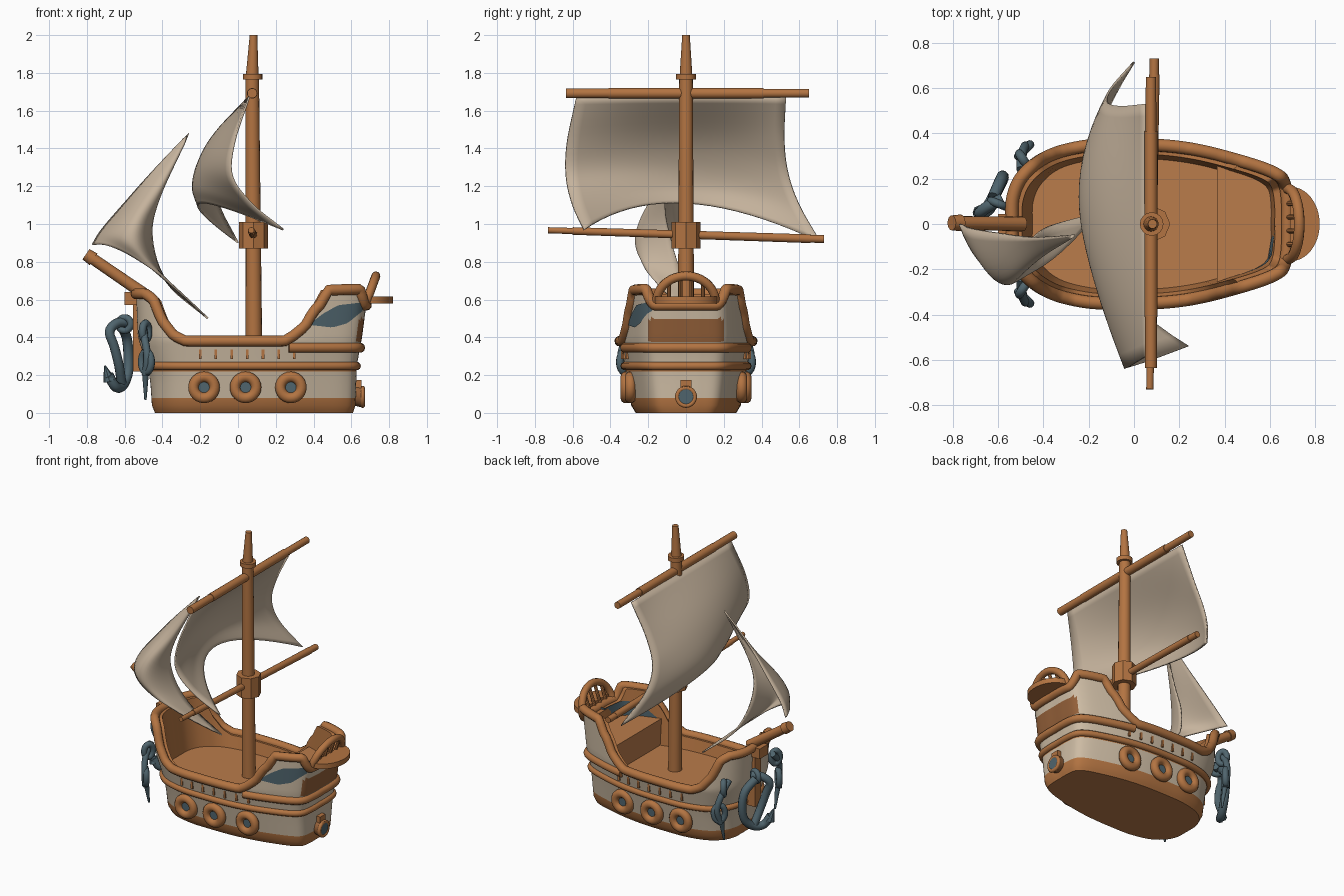
import bpy, bmesh, math
from mathutils import Vector as V

if "Cube" in bpy.data.objects:
    bpy.data.objects.remove(bpy.data.objects["Cube"])

def mat(name, r, g, b):
    m = bpy.data.materials.new(name)
    m.diffuse_color = (r, g, b, 1)
    m.use_nodes = True
    m.node_tree.nodes["Principled BSDF"].inputs["Base Color"].default_value = m.diffuse_color
    return m

WOOD = mat("orange_wood", .45, .174, .054)
CREAM = mat("cream_planks", .61, .5, .37)
SAIL = mat("sail_cloth", .56, .45, .335)
IRON = mat("blue_grey_iron", .08, .13, .155)
DARK = mat("dark_wood", .29, .115, .04)
DECK = mat("light_deck_wood", .49, .2, .07)

# ---------- helpers ----------
def finish(name, bm, mats, angle=40):
    bmesh.ops.remove_doubles(bm, verts=bm.verts, dist=1e-4)
    bmesh.ops.recalc_face_normals(bm, faces=bm.faces)
    me = bpy.data.meshes.new(name)
    bm.to_mesh(me)
    bm.free()
    ob = bpy.data.objects.new(name, me)
    bpy.context.collection.objects.link(ob)
    for m in mats:
        me.materials.append(m)
    smooth(ob, angle)
    return ob

def smooth(ob, angle=40):
    bpy.ops.object.select_all(action='DESELECT')
    ob.select_set(True)
    bpy.context.view_layer.objects.active = ob
    bpy.ops.object.shade_smooth_by_angle(angle=math.radians(angle))

def catmull(pts, n):
    p = [V(q) for q in pts]
    p = [p[0] * 2 - p[1]] + p + [p[-1] * 2 - p[-2]]
    out = []
    for i in range(1, len(p) - 2):
        a, b, c, d = p[i - 1:i + 3]
        for k in range(n):
            t = k / n
            out.append(.5 * (2 * b + (c - a) * t + (2 * a - 5 * b + 4 * c - d) * t * t
                             + (3 * b - a - 3 * c + d) * t ** 3))
    return out + [p[-2]]

def interp(x, tab):
    if x <= tab[0][0]:
        return tab[0][1]
    for (a, fa), (b, fb) in zip(tab, tab[1:]):
        if x <= b:
            return fa + (fb - fa) * (x - a) / (b - a)
    return tab[-1][1]

def tube(name, pts, r, m, cyclic=False):
    cu = bpy.data.curves.new(name, 'CURVE')
    cu.dimensions = '3D'
    cu.bevel_depth, cu.bevel_resolution, cu.use_fill_caps = r, 3, True
    s = cu.splines.new('POLY')
    s.points.add(len(pts) - 1)
    for q, p in zip(s.points, pts):
        q.co = (*p, 1)
    s.use_cyclic_u = cyclic
    cu.materials.append(m)
    ob = bpy.data.objects.new(name, cu)
    bpy.context.collection.objects.link(ob)
    bpy.ops.object.select_all(action='DESELECT')
    ob.select_set(True)
    bpy.context.view_layer.objects.active = ob
    bpy.ops.object.convert(target='MESH')
    smooth(bpy.context.object, 50)

def rod(name, a, b, r1, r2, m, sides=16):
    a, b = V(a), V(b)
    bm = bmesh.new()
    bmesh.ops.create_cone(bm, cap_ends=True, segments=sides, radius1=r1, radius2=r2, depth=(b - a).length)
    bmesh.ops.rotate(bm, verts=bm.verts, matrix=V((0, 0, 1)).rotation_difference(b - a).to_matrix())
    bmesh.ops.translate(bm, verts=bm.verts, vec=(a + b) / 2)
    return finish(name, bm, [m])

def box(name, c, s, m):
    bm = bmesh.new()
    bmesh.ops.create_cube(bm, size=1)
    for v in bm.verts:
        v.co = V(c) + V([v.co[i] * s[i] for i in range(3)])
    return finish(name, bm, [m])

def ring(name, c, R, r, axis, m, zs=1.0):
    u = V((0, 0, 1))
    w = V(axis).normalized().cross(u).normalized()
    tube(name, [V(c) + R * (math.cos(t) * u * zs + math.sin(t) * w)
                for t in [k * math.tau / 24 for k in range(24)]], r, m, True)

# ---------- hull ----------
half = catmull([(-.53, 0, 0), (-.525, .12, 0), (-.48, .22, 0), (-.38, .3, 0), (-.22, .343, 0), (-.05, .35, 0),
                (.15, .345, 0), (.33, .32, 0), (.5, .275, 0), (.62, .23, 0), (.675, .18, 0), (.69, .09, 0), (.69, 0, 0)], 8)
OUT = half + [V((p.x, -p.y, 0)) for p in half[-2:0:-1]]
SHEER = [(-.48, .63), (-.44, .6), (-.4, .49), (-.34, .41), (-.28, .38), (.26, .38), (.31, .41), (.37, .46),
         (.41, .54), (.44, .57), (.48, .65), (.645, .655), (.68, .57)]

def at(p, z, inset=1.0):
    fx = interp(z, [(0, .83), (.04, .86), (.2, .88), (.4, 1), (.65, 1.02)]) if p.x < 0 else \
        interp(z, [(0, .88), (.04, .9), (.25, .91), (.4, .95), (.66, 1)])
    fy = interp(z, [(0, .76), (.04, .83), (.25, .93), (.38, 1), (.66, .98)])
    return V((p.x * fx * (1 - (1 - inset) * .7), p.y * fy * inset, z))

def sheer(p):
    return interp(p.x, SHEER)

def wide(x, z, inset=1.0):
    return interp(x, [at(p, z, inset).xy for p in half])

bm = bmesh.new()
rows = [[at(p, z) for p in OUT] for z in (0, .015, .04, .08, .15, .22, .27, .31, .35)]
rows += [[at(p, .35 + (sheer(p) - .35) * k / 9) for p in OUT] for k in range(1, 10)]
nout = len(rows)
rows += [[at(p, sheer(p), .88) for p in OUT], [at(p, .3, .86) for p in OUT]]
vr = [[bm.verts.new(c) for c in r] for r in rows]
N = len(OUT)
for j in range(len(rows) - 1):
    for i in range(N):
        f = bm.faces.new((vr[j][i], vr[j][(i + 1) % N], vr[j + 1][(i + 1) % N], vr[j + 1][i]))
        x, y, z = f.calc_center_median()
        if j >= nout - 1:
            f.material_index = 0
        elif x > .6 and abs(y) < .2 and .38 < z < .5:   # transom panel
            f.material_index = 2
        else:
            f.material_index = 1 if .08 < z < .22 or z > .27 else 0
for r in (vr[0], vr[-1]):
    bm.faces.new(r).material_index = 3
finish("hull", bm, [WOOD, CREAM, DARK, DECK])

# raised stern deck
bm = bmesh.new()
f = bm.faces.new([bm.verts.new(at(p, .48, .87)) for p in OUT if p.x > .4])
g = bmesh.ops.extrude_face_region(bm, geom=[f])
for v in g["geom"]:
    if isinstance(v, bmesh.types.BMVert):
        v.co.z = .29
finish("stern_deck", bm, [DECK])

# painted stern window on one side, seen outside and inside
for inset, off in ((1, .004), (.87, -.006)):
    bm = bmesh.new()
    cols = []
    for k in range(17):
        x = .385 + k * .0172
        lo = interp(x, [(.385, .465), (.5, .452), (.58, .475), (.66, .54)])
        hi = interp(x, [(.385, .475), (.45, .525), (.53, .57), (.66, .585)])
        zs = [lo + (hi - lo) * q / 4 for q in range(5)]
        cols.append([bm.verts.new((x, -wide(x, z, inset) - off, z)) for z in zs])
    for a, b in zip(cols, cols[1:]):
        for q in range(4):
            bm.faces.new((a[q], b[q], b[q + 1], a[q + 1]))
    finish("stern_window", bm, [IRON])

# rails and trim bands
tube("top_rail", [at(p, sheer(p)) for p in OUT], .029, WOOD, True)
tube("middle_band", [at(p, .248) for p in OUT], .022, WOOD, True)
tube("stern_band", [at(p, .345) for p in OUT if p.x > .28], .027, WOOD)
for s in (-1, 1):
    for k in range(7):
        x = -.2 + k * .083
        box("plank_mark", (x, s * wide(x, .31), .31), (.014, .014, .05), WOOD)
    # round gun ports
    for x in (-.18, .04, .28):
        y = s * wide(x, .135)
        ring("port_ring", (x, y * 1.04, .135), .056, .029, (0, 1, 0), WOOD)
        rod("port_glass", (x, y * .9, .135), (x, y * 1.06, .135), .045, .045, IRON)
    # hanging side anchors
    ring("anchor_link", (-.49, s * .285, .43), .03, .02, (.8, .5 * s, 0), IRON, 1.5)
    ring("anchor_link_low", (-.485, s * .325, .27), .036, .02, (.6, -.6 * s, 0), IRON, 1.5)
    tube("anchor_chain", catmull([(-.5, s * .24, .47), (-.495, s * .31, .4), (-.48, s * .345, .3), (-.49, s * .32, .2)], 5), .02, IRON)
    rod("anchor_spike", (-.49, s * .31, .21), (-.49, s * .28, .07), .018, .006, IRON)

# stern gun
rod("stern_gun", (.58, 0, .1), (.66, 0, .085), .05, .056, DARK)
ring("gun_rim", (.66, 0, .085), .047, .012, (1, 0, -.1), WOOD)
rod("gun_bore", (.64, 0, .085), (.668, 0, .084), .041, .041, IRON)
box("gun_mount", (.62, 0, .15), (.07, .06, .05), WOOD)

# stern balcony with arched railing
bm = bmesh.new()
ts = [-math.pi / 2 + math.pi * k / 24 for k in range(25)]
lo, hi = [[bm.verts.new((.69 + .13 * math.cos(t), .165 * math.sin(t), z)) for t in ts] for z in (.58, .615)]
bm.faces.new(lo)
bm.faces.new(hi)
for i in range(25):
    j = (i + 1) % 25
    bm.faces.new((lo[i], lo[j], hi[j], hi[i]))
finish("balcony_floor", bm, [WOOD])
tube("balcony_arch", [V((.68 + .05 * math.cos(t), .155 * math.sin(t), .59 + .135 * math.cos(t))) for t in ts], .024, WOOD)
for y in (-.09, -.03, .03, .09):
    h = math.sqrt(1 - (y / .155) ** 2)
    rod("baluster", (.675, y, .57), (.68 + .05 * h, y, .59 + .135 * h), .011, .011, WOOD, 8)

# ---------- bow: stem, bowsprit, anchor ----------
box("stem_post", (-.525, 0, .43), (.06, .07, .42), WOOD)
box("bowsprit_bracket", (-.565, 0, .605), (.07, .09, .07), WOOD)
rod("bowsprit", (-.49, 0, .625), (-.79, .005, .83), .032, .03, WOOD)
rod("bowsprit_cap", (-.765, .005, .813), (-.805, .005, .84), .037, .033, WOOD)
tube("bow_anchor_arms", catmull([(-.685, .045, .2), (-.65, .07, .14), (-.615, .13, .14), (-.585, .19, .2), (-.58, .21, .3),
                                 (-.59, .19, .4), (-.62, .12, .465)], 6), .027, IRON)
tube("bow_anchor_shank", catmull([(-.58, .11, .48), (-.64, .08, .475), (-.68, .05, .43), (-.655, .055, .35),
                                  (-.63, .08, .25), (-.615, .13, .15)], 6), .026, IRON)
ring("bow_anchor_ring", (-.6, .09, .47), .035, .018, (.4, 1, 0), IRON)
rod("bow_anchor_fluke", (-.68, .05, .17), (-.705, .04, .25), .034, .005, IRON, 8)

# ---------- mast and yards ----------
rod("mast", (.085, 0, .28), (.075, 0, 1.79), .044, .036, WOOD)
rod("mast_top", (.075, 0, 1.78), (.082, 0, 2.0), .034, .02, WOOD)
rod("mast_collar", (.078, 0, 1.765), (.078, 0, 1.795), .052, .052, WOOD)
rod("crosstree", (.082, 0, .87), (.082, 0, 1.01), .078, .078, WOOD, 8)
rod("upper_yard", (.075, -.635, 1.692), (.075, .65, 1.692), .026, .023, WOOD)
rod("upper_yard_grip", (.075, -.41, 1.692), (.075, .41, 1.692), .028, .028, WOOD)
rod("lower_yard", (.07, -.73, .967), (.09, .73, .92), .016, .021, WOOD)
rod("lower_yard_grip", (.072, -.6, .963), (.09, .66, .922), .02, .023, WOOD)

# ---------- sails: three guide curves, blended across ----------
def sail(name, cols):
    A, M, B = [catmull(c, 6) for c in cols]
    bm = bmesh.new()
    n = 20
    us = [k / n for k in range(n + 1)]
    g = [[bm.verts.new(a * (2 * u - 1) * (u - 1) + m * 4 * u * (1 - u) + b * u * (2 * u - 1)) for u in us]
         for a, m, b in zip(A, M, B)]
    for r, q in zip(g, g[1:]):
        for i in range(n):
            bm.faces.new((r[i], r[i + 1], q[i + 1], q[i]))
    ob = finish(name, bm, [SAIL], 60)
    s = ob.modifiers.new("thickness", 'SOLIDIFY')
    s.thickness, s.offset = .01, 0

sail("main_sail", [
    [(.06, -.58, 1.675), (-.02, -.63, 1.43), (-.03, -.635, 1.25), (.08, -.6, 1.1), (.24, -.54, .97)],
    [(.06, -.02, 1.675), (-.12, -.02, 1.48), (-.205, -.02, 1.33), (-.23, 0, 1.2), (-.2, 0, 1.11)],
    [(.05, .53, 1.675), (-.06, .52, 1.45), (-.12, .54, 1.27), (-.1, .6, 1.1), (0, .715, .9)]])
sail("front_sail", [
    [(-.26, -.05, 1.48), (-.44, -.06, 1.29), (-.6, -.04, 1.11), (-.72, -.02, .97), (-.77, 0, .89)],
    [(-.26, -.05, 1.48), (-.41, -.14, 1.21), (-.53, -.24, 1.02), (-.56, -.265, .9), (-.53, -.23, .81)],
    [(-.26, -.05, 1.48), (-.42, -.11, 1.13), (-.455, -.08, .92), (-.375, -.01, .69), (-.16, .05, .5)]])
